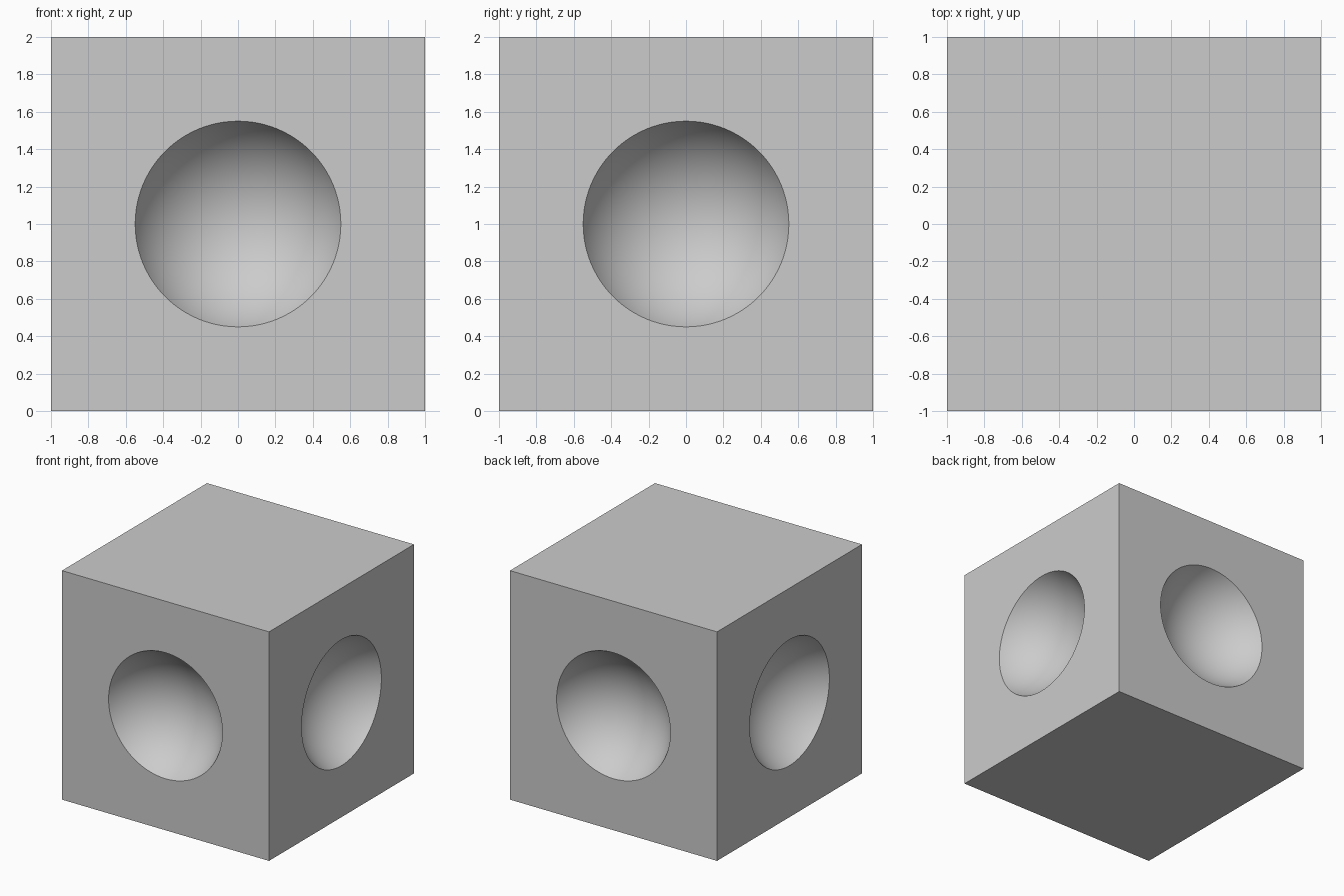
import bpy
import math

default = bpy.data.objects.get("Cube")
if default:
    bpy.data.objects.remove(default, do_unlink=True)

RIM = 0.55       # radius of each round opening
RADIUS = 0.61    # radius of the hollowing sphere
OFFSET = math.sqrt(RADIUS ** 2 - RIM ** 2)

# Single plain grey
grey = bpy.data.materials.new("plain_grey")
grey.use_nodes = True
colour = (0.6, 0.6, 0.6, 1.0)
grey.diffuse_color = colour
for node in grey.node_tree.nodes:
    if node.type == "BSDF_PRINCIPLED":
        node.inputs["Base Color"].default_value = colour

# Solid block
bpy.ops.mesh.primitive_cube_add(size=2, location=(0, 0, 1))
block = bpy.context.object
block.name = "dished_block"
block.data.materials.append(grey)


def hollow(angle):
    """Cut a round dish into the side facing the given heading."""
    reach = 1 + OFFSET
    spot = (reach * math.cos(angle), reach * math.sin(angle), 1)
    bpy.ops.mesh.primitive_uv_sphere_add(
        segments=96, ring_count=64, radius=RADIUS, location=spot,
        rotation=(0, math.pi / 2, angle))
    cutter = bpy.context.object
    cutter.name = "dish_cutter"
    cutter.hide_render = True
    cutter.data.materials.append(grey)
    cut = block.modifiers.new("dish", "BOOLEAN")
    cut.operation = "DIFFERENCE"
    cut.solver = "EXACT"
    cut.object = cutter
    bpy.ops.object.select_all(action="DESELECT")
    block.select_set(True)
    bpy.context.view_layer.objects.active = block
    bpy.ops.object.modifier_apply(modifier=cut.name)
    bpy.data.objects.remove(cutter, do_unlink=True)


# One dish in each of the four upright sides
for quarter in range(4):
    hollow(quarter * math.pi / 2)

# Smooth dishes, crisp rims and edges
bpy.ops.object.shade_smooth_by_angle(angle=math.radians(30))
